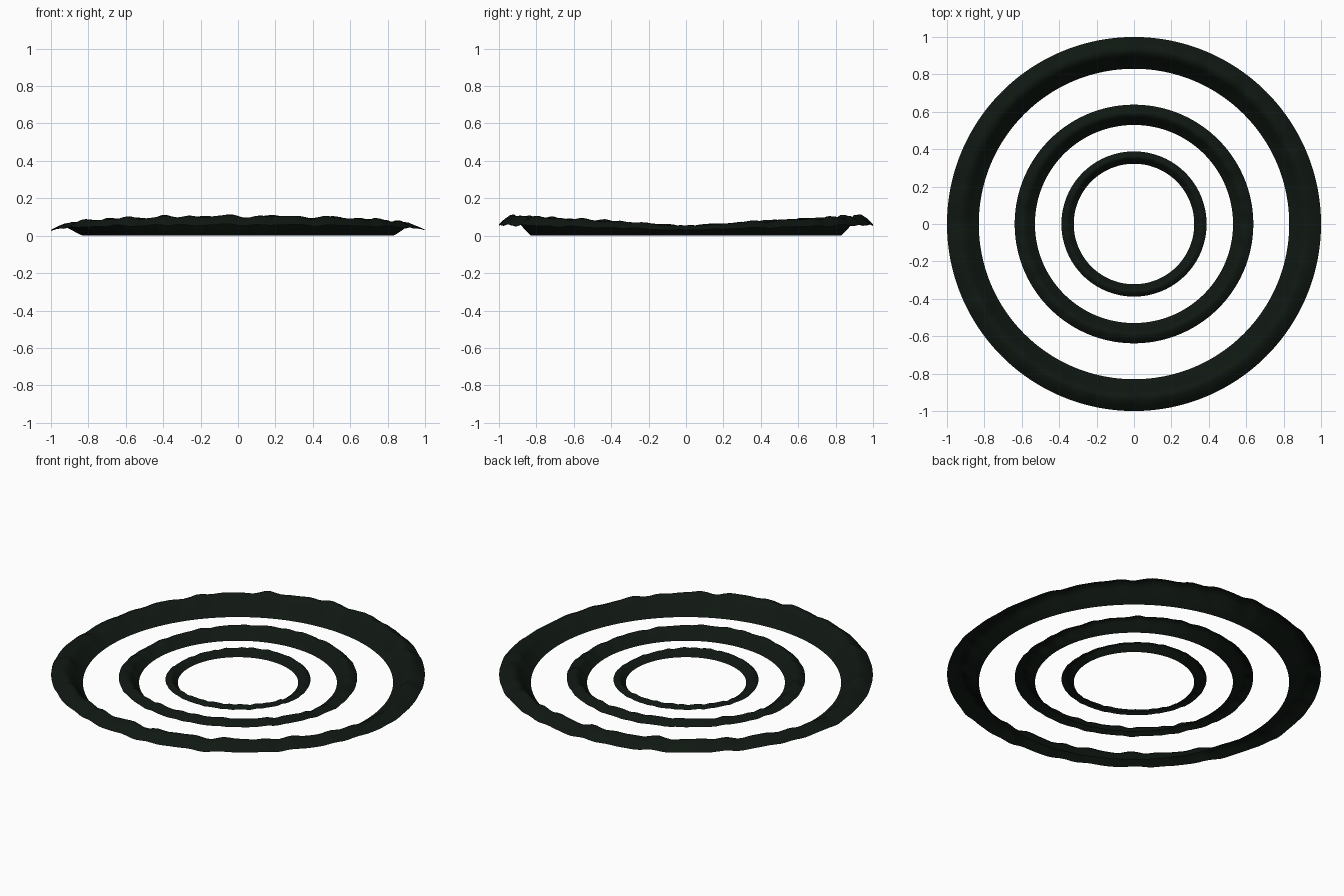
import bpy, bmesh, math

if "Cube" in bpy.data.objects:
    bpy.data.objects.remove(bpy.data.objects["Cube"])

SEGMENTS = 192
# Ripple cross-section: radius, share of crest height, roughness
PROFILE = [(0.83, 0.0, 0.0), (0.85, 0.2, 0.2), (0.87, 0.43, 0.5), (0.895, 0.75, 0.8),
           (0.92, 1.0, 1.0), (0.94, 0.98, 1.0), (0.97, 0.8, 0.8), (1.0, 0.55, 0.6)]

water = bpy.data.materials.new("dark_water")
water.diffuse_color = (0.005, 0.009, 0.006, 1)
water.use_nodes = True
water.node_tree.nodes["Principled BSDF"].inputs["Base Color"].default_value = water.diffuse_color


def crest_height(a):
    # Lower at the sides, taller at the front and back
    return 0.05 + 0.055 * abs(math.sin(a)) ** 0.8


def chop(a, r):
    # Small irregular peaks around the ring
    return (0.005 * math.sin(31 * a + 9 * r) + 0.004 * math.sin(19 * a + 1.3)
            + 0.003 * math.sin(47 * a + 14 * r + 0.6)) * (0.5 + 0.5 * abs(math.sin(a)))


def ripple(name, scale, turn):
    bm = bmesh.new()
    rings = []
    for r, share, rough in PROFILE:
        ring = []
        for i in range(SEGMENTS):
            a = 2 * math.pi * i / SEGMENTS
            z = share * crest_height(a) + rough * chop(a + turn, r)
            ring.append(bm.verts.new((r * scale * math.cos(a), r * scale * math.sin(a), z * scale)))
        rings.append(ring)
    for inner, outer in zip(rings, rings[1:]):
        for i in range(SEGMENTS):
            j = (i + 1) % SEGMENTS
            bm.faces.new((inner[i], outer[i], outer[j], inner[j])).smooth = True
    mesh = bpy.data.meshes.new(name)
    bm.to_mesh(mesh)
    bm.free()
    mesh.materials.append(water)
    bpy.context.collection.objects.link(bpy.data.objects.new(name, mesh))


# Three concentric open wave rings
ripple("outer_ripple", 1.0, 0.0)
ripple("middle_ripple", 0.638, 1.1)
ripple("inner_ripple", 0.388, 2.3)
